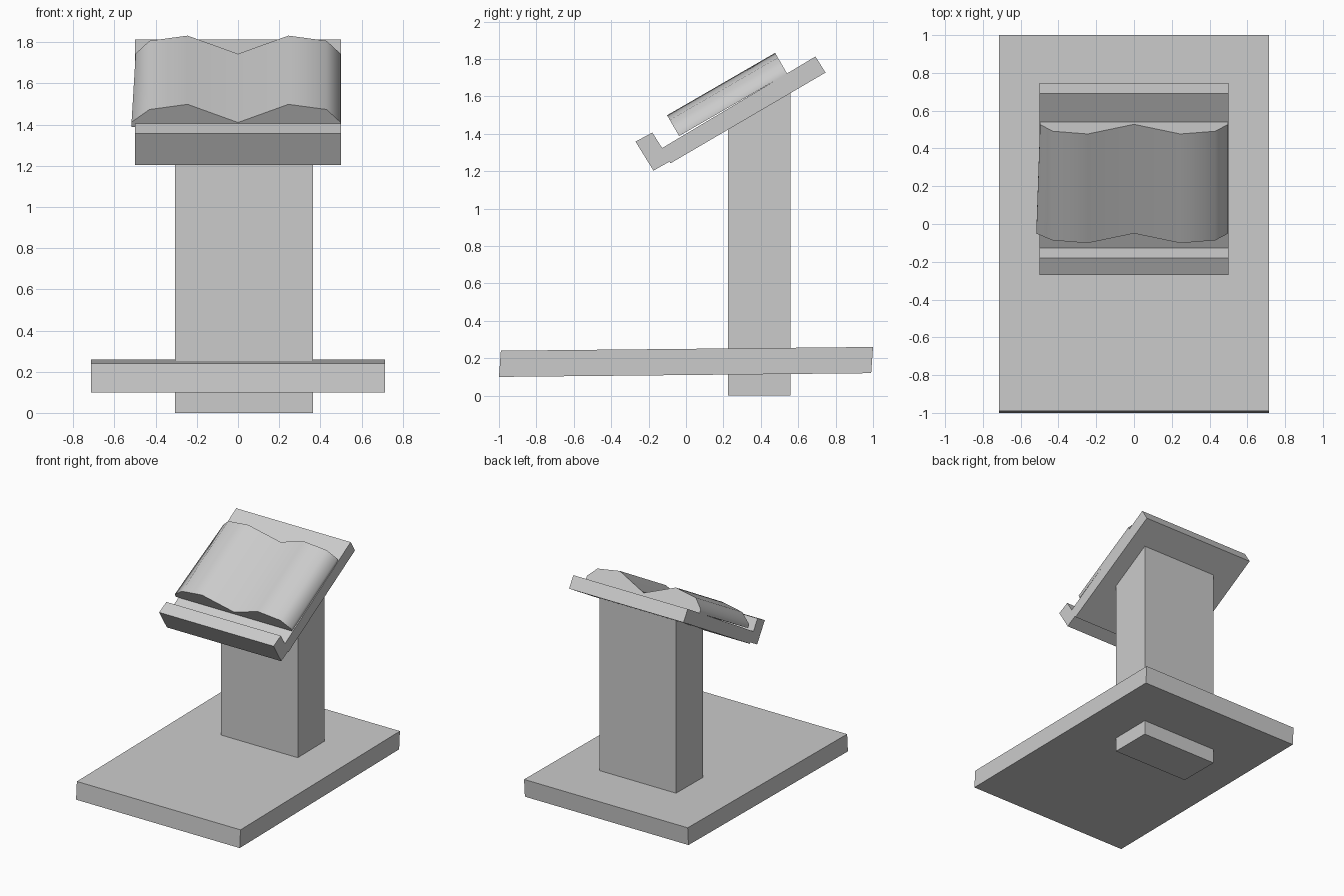
import bpy
import bmesh
from math import radians
from mathutils import Matrix, Vector

cube = bpy.data.objects.get("Cube")
if cube:
    bpy.data.objects.remove(cube)

GREY = (0.6, 0.6, 0.6, 1)
grey = bpy.data.materials.new("plain grey")
grey.use_nodes = True
grey.diffuse_color = GREY
grey.node_tree.nodes["Principled BSDF"].inputs["Base Color"].default_value = GREY


def prism(name, ring, step):
    """Extrude a closed ring of 3D points along a vector."""
    bm = bmesh.new()
    face = bm.faces.new([bm.verts.new(p) for p in ring])
    ext = bmesh.ops.extrude_face_region(bm, geom=[face])
    moved = [g for g in ext["geom"] if isinstance(g, bmesh.types.BMVert)]
    bmesh.ops.translate(bm, verts=moved, vec=step)
    bmesh.ops.recalc_face_normals(bm, faces=bm.faces)
    mesh = bpy.data.meshes.new(name)
    bm.to_mesh(mesh)
    bm.free()
    mesh.materials.append(grey)
    obj = bpy.data.objects.new(name, mesh)
    bpy.context.collection.objects.link(obj)
    return obj


def side_prism(name, profile, x0, x1):
    """Extrude a (y, z) side profile from x0 to x1."""
    return prism(name, [(x0, y, z) for y, z in profile], (x1 - x0, 0, 0))


# Slightly tilted floor slab
side_prism("base_slab", [(-1, 0.10), (0.99, 0.12), (1, 0.26), (-0.99, 0.24)], -0.715, 0.715)

# Column through the slab, its slanted top buried in the desk
side_prism("column", [(0.225, 0), (0.56, 0), (0.56, 1.64), (0.225, 1.44)], -0.305, 0.365)

# Sloping desk and the lip along its lower edge
side_prism("desk", [(-0.083, 1.242), (0.746, 1.727), (0.692, 1.813), (-0.135, 1.319)], -0.5, 0.5)
side_prism("desk_lip", [(-0.174, 1.203), (-0.083, 1.254), (-0.18, 1.406), (-0.27, 1.358)], -0.5, 0.5)

# Open book: half of the page curve mirrored about the spine, laid on the slope
half = [(0.497, 0), (0.497, 0.028), (0.43, 0.099), (0.245, 0.128)]
section = half + [(0, 0.026)] + [(-x, h) for x, h in reversed(half)]
slope = Matrix.Rotation(radians(30), 3, "X")
corner = Vector((0, -0.037, 1.388))
ring = [corner + slope @ Vector((x, 0, h)) for x, h in section]
book = prism("open_book", ring, slope @ Vector((0, 0.667, 0)))

# The book's lower left-hand corner sits a little askew
for v in book.data.vertices:
    if v.co.x < -0.48 and v.co.y < 0.2:
        v.co.x -= 0.02

bpy.ops.object.select_all(action="DESELECT")
book.select_set(True)
bpy.context.view_layer.objects.active = book
bpy.ops.object.shade_smooth_by_angle(angle=radians(60))
